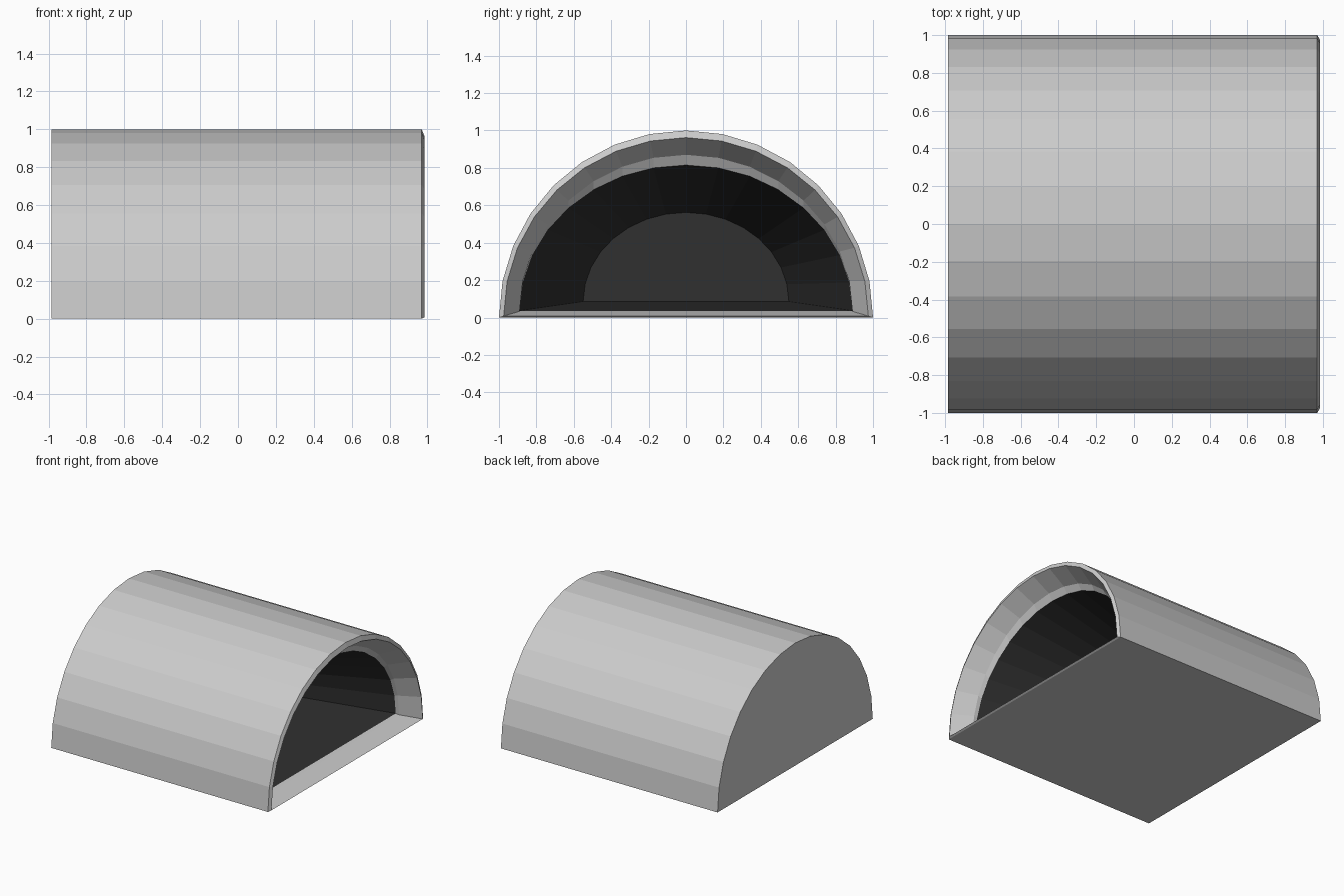
import bpy, bmesh, math

if "Cube" in bpy.data.objects:
    bpy.data.objects.remove(bpy.data.objects["Cube"])

SEGS = 16  # flat sides around the half round

# Half-round loops: x position, half width, bottom z, top z
LOOPS = [
    (-0.985, 1.00, 0.000, 1.000),  # closed end
    (0.970, 1.00, 0.000, 1.000),   # outer shell edge
    (0.985, 0.975, 0.008, 0.962),  # rim
    (0.830, 0.89, 0.033, 0.870),   # inside of the lip
    (0.800, 0.89, 0.036, 0.815),   # start of the dark hollow
    (-0.250, 0.55, 0.085, 0.562),  # back wall of the hollow
]
DARK_FROM = 4


def half_round(bm, x, w, z0, z1):
    angles = [math.pi * i / SEGS for i in range(SEGS + 1)]
    return [bm.verts.new((x, w * math.cos(a), z0 + (z1 - z0) * math.sin(a)))
            for a in angles]


mesh = bpy.data.meshes.new("arched_shelter")
shelter = bpy.data.objects.new("arched_shelter", mesh)
bpy.context.collection.objects.link(shelter)

# Grey shell and dark lining
shell_mat = bpy.data.materials.new("shell_grey")
shell_mat.diffuse_color = (0.8, 0.8, 0.8, 1)
shell_mat.use_nodes = True
shell_mat.node_tree.nodes["Principled BSDF"].inputs["Base Color"].default_value = shell_mat.diffuse_color
dark_mat = bpy.data.materials.new("lining_black")
dark_mat.diffuse_color = (0.03, 0.03, 0.03, 1)
dark_mat.use_nodes = True
dark_mat.node_tree.nodes["Principled BSDF"].inputs["Base Color"].default_value = dark_mat.diffuse_color
mesh.materials.append(shell_mat)
mesh.materials.append(dark_mat)

bm = bmesh.new()
rings = [half_round(bm, *loop) for loop in LOOPS]

# Closed end, then walls and floor strip between neighbouring loops
bm.faces.new(rings[0])
for k in range(len(rings) - 1):
    a, b = rings[k], rings[k + 1]
    for i in range(SEGS + 1):
        j = (i + 1) % (SEGS + 1)
        face = bm.faces.new((a[i], a[j], b[j], b[i]))
        face.material_index = 1 if k >= DARK_FROM else 0

# Back wall of the hollow
bm.faces.new(rings[-1]).material_index = 1

bmesh.ops.recalc_face_normals(bm, faces=bm.faces)
bm.to_mesh(mesh)
bm.free()
